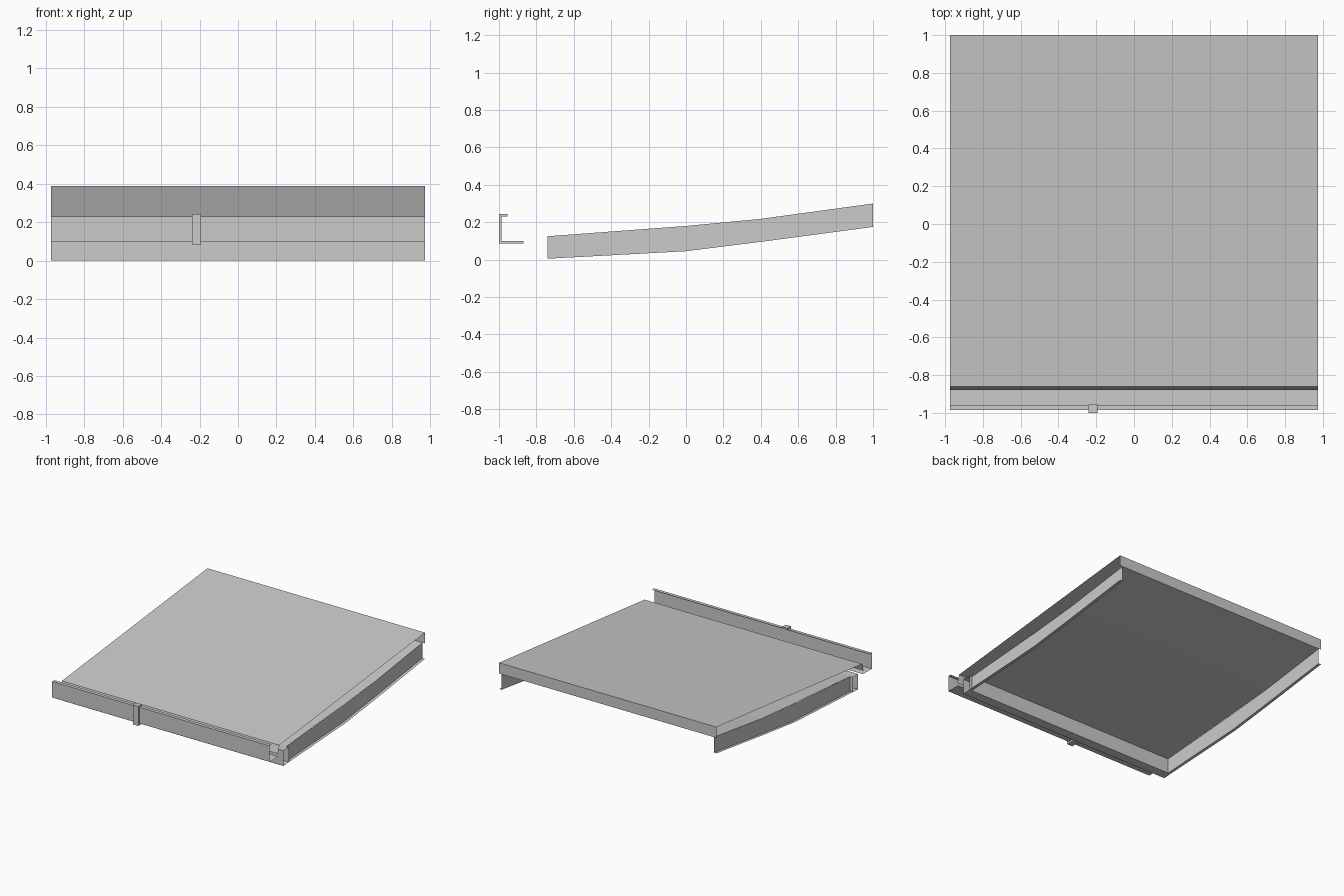
import bpy

if "Cube" in bpy.data.objects:
    bpy.data.objects.remove(bpy.data.objects["Cube"])

W = 0.973  # half width of the roof


def mesh_object(name, verts, faces):
    me = bpy.data.meshes.new(name)
    me.from_pydata(verts, [], faces)
    me.update()
    ob = bpy.data.objects.new(name, me)
    bpy.context.collection.objects.link(ob)
    return ob


def sheet(name, profile, x0=-W, x1=W, closed=False, caps=False):
    """Thin folded sheet: a y-z profile swept along x."""
    n = len(profile)
    verts = [(x, y, z) for x in (x0, x1) for y, z in profile]
    faces = [(i, (i + 1) % n, n + (i + 1) % n, n + i)
             for i in range(n if closed else n - 1)]
    if caps:
        faces += [tuple(range(n))[::-1], tuple(range(n, 2 * n))]
    return mesh_object(name, verts, faces)


# roof sheet with front drip edge and turned-down back edge
sheet("roof_sheet", [(-0.88, 0.125), (-0.86, 0.187), (1, 0.387), (1, 0.30)])

# lower deck resting on the side boards
sheet("lower_deck", [(-0.74, 0.125), (0, 0.183), (0.4, 0.218), (1, 0.30)],
      -0.95, 0.95)

# hollow front beam, open at both ends
sheet("front_beam", [(-0.81, 0.0), (-0.74, 0.005),
                     (-0.74, 0.125), (-0.81, 0.125)], closed=True)

# gently bent side boards with an outward bottom flange
side_line = [(-0.74, 0.125, 0.005), (0, 0.18, 0.045),
             (0.4, 0.218, 0.095), (1, 0.30, 0.175)]
for label, s in (("left", -1), ("right", 1)):
    verts = []
    for y, top, bottom in side_line:
        verts += [(s * 0.95, y, top), (s * 0.95, y, bottom), (s * W, y, bottom)]
    faces = []
    for i in range(len(side_line) - 1):
        a = 3 * i
        faces += [(a, a + 1, a + 4, a + 3), (a + 1, a + 2, a + 5, a + 4)]
    mesh_object(label + "_side_board", verts, faces)

# gutter: floor, front wall and top lip
sheet("gutter", [(-0.872, 0.10), (-0.985, 0.10), (-0.985, 0.23),
                 (-0.957, 0.23)])

# gutter bracket: thin C-shaped clip around the outside of the gutter
clip = [(-0.87, 0.085), (-1, 0.085), (-1, 0.243), (-0.955, 0.243),
        (-0.955, 0.231), (-0.986, 0.231), (-0.986, 0.099), (-0.87, 0.099)]
sheet("gutter_bracket", clip, -0.24, -0.192, closed=True, caps=True)
